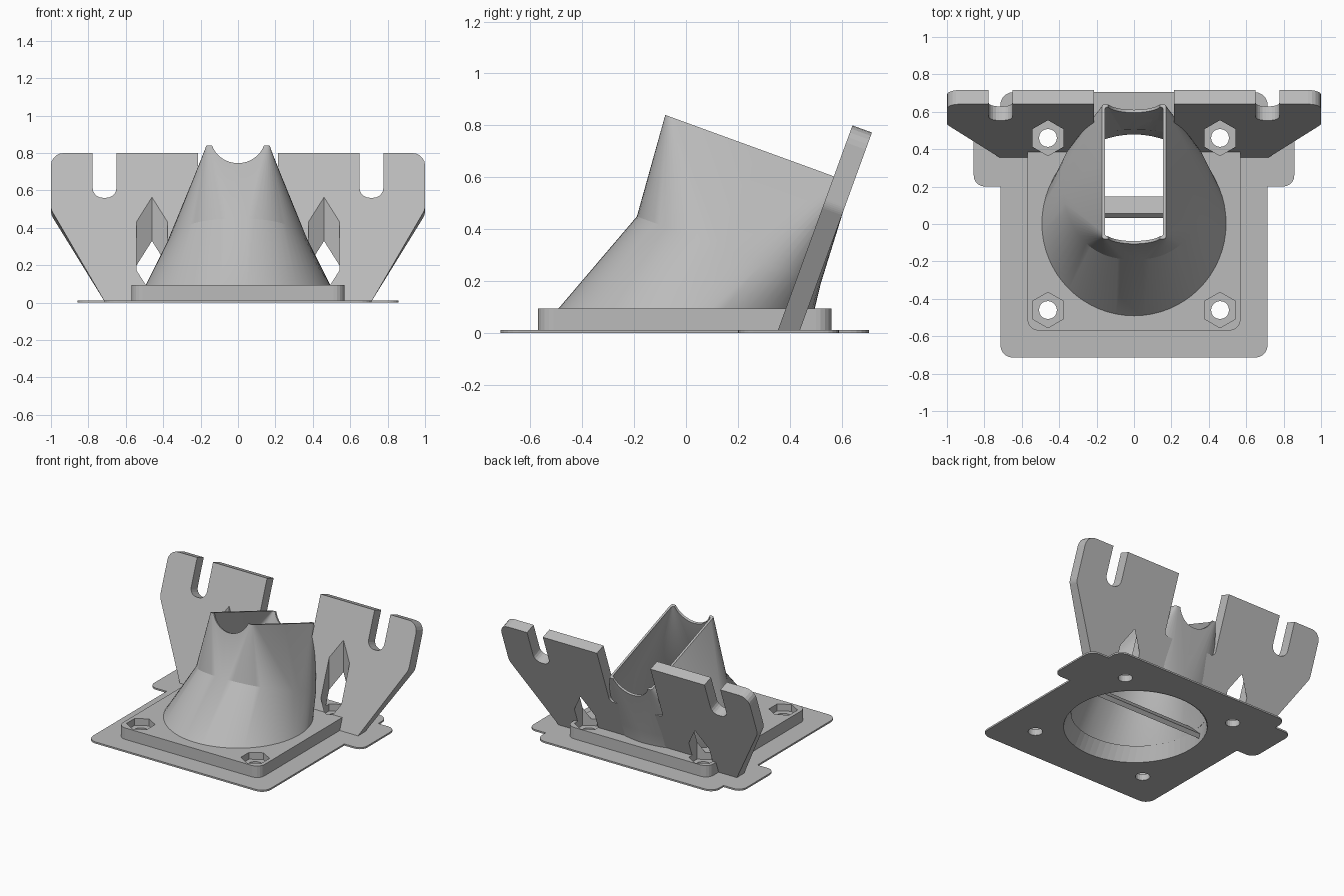
import bpy, bmesh, math
from mathutils import Vector

old = bpy.data.objects.get("Cube")
if old:
    bpy.data.objects.remove(old, do_unlink=True)

grey = bpy.data.materials.new("plain grey")
grey.use_nodes = True
grey.diffuse_color = (0.5, 0.5, 0.5, 1)
grey.node_tree.nodes["Principled BSDF"].inputs["Base Color"].default_value = (0.5, 0.5, 0.5, 1)

TILT = math.radians(20)
SIN, COS = math.sin(TILT), math.cos(TILT)


def add(name, bm):
    bmesh.ops.recalc_face_normals(bm, faces=bm.faces)
    me = bpy.data.meshes.new(name)
    bm.to_mesh(me)
    bm.free()
    me.materials.append(grey)
    ob = bpy.data.objects.new(name, me)
    bpy.context.collection.objects.link(ob)
    return ob


def rounded(corners, steps=5):
    """Outline from (x, y, radius) corners, each rounded by its radius."""
    out = []
    for i, (x, y, r) in enumerate(corners):
        p = Vector((x, y))
        if r == 0:
            out.append(p)
            continue
        a = (Vector(corners[i - 1][:2]) - p).normalized()
        b = (Vector(corners[(i + 1) % len(corners)][:2]) - p).normalized()
        half = a.angle(b) / 2
        reach, rad = r, r * math.tan(half)
        mid = p + (a + b).normalized() * (reach / math.cos(half))
        va, vb = p + a * reach - mid, p + b * reach - mid
        sweep = math.pi - 2 * half
        for k in range(steps + 1):
            t = sweep * k / steps
            v = (va * math.sin(sweep - t) + vb * math.sin(t)) / math.sin(sweep)
            out.append(mid + v.normalized() * rad)
    return out


def prism(name, outline, z0, z1):
    bm = bmesh.new()
    face = bm.faces.new([bm.verts.new((x, y, z0)) for x, y in outline])
    up = bmesh.ops.extrude_face_region(bm, geom=[face])["geom"]
    bmesh.ops.translate(bm, vec=(0, 0, z1 - z0),
                        verts=[v for v in up if isinstance(v, bmesh.types.BMVert)])
    return add(name, bm)


def box_outline(x0, x1, y0, y1, r):
    return rounded([(x0, y0, r), (x1, y0, r), (x1, y1, r), (x0, y1, r)])


def ngon(cx, cy, r, n):
    return [(cx + r * math.sin(math.tau * i / n), cy + r * math.cos(math.tau * i / n)) for i in range(n)]


def cut(ob, cutters):
    for c in cutters:
        mod = ob.modifiers.new("cut", 'BOOLEAN')
        mod.operation, mod.solver, mod.object = 'DIFFERENCE', 'EXACT', c
        bpy.context.view_layer.objects.active = ob
        bpy.ops.object.modifier_apply(modifier=mod.name)


def section(cy, cz, a, b, power, tilt, taper=0.0, n=64):
    """Superellipse ring, tilted about x, optionally narrower at the front."""
    ring = []
    for i in range(n):
        t = math.tau * i / n
        c, s = math.cos(t), math.sin(t)
        x = math.copysign(abs(c) ** (2 / power), c)
        y = math.copysign(abs(s) ** (2 / power), s)
        ring.append((a * x * (1 + taper * y), cy + b * y * math.cos(tilt), cz - b * y * math.sin(tilt)))
    return ring


def loft(name, rings, closed):
    bm = bmesh.new()
    loops = [[bm.verts.new(p) for p in ring] for ring in rings]
    pairs = list(zip(loops, loops[1:])) + ([(loops[-1], loops[0])] if closed else [])
    for lo, hi in pairs:
        for i in range(len(lo)):
            j = (i + 1) % len(lo)
            bm.faces.new((lo[i], lo[j], hi[j], hi[i]))
    if not closed:
        bm.faces.new(loops[0])
        bm.faces.new(loops[-1])
    return add(name, bm)


def duct_rings(w, z):
    """Round base, wide tilted middle, narrow tilted slot; w shrinks all of them."""
    return [section(0, z, 0.495 - w, 0.495 - w, 2, 0),
            section(0.165, 0.32, 0.38 - w, 0.377 - w, 2.5, TILT, 0.15),
            section(0.28, 0.709, 0.172 - w, 0.383 - w, 40, TILT)]


# Duct shell and the solid that clears its inside
duct = loft("duct", duct_rings(0, 0.09) + duct_rings(0.016, 0.0)[::-1], True)
inside = loft("inside_cutter", duct_rings(0.016, -0.03), False)

# Round saddle cut along the tilted mouth of the duct
saddle = prism("saddle_cutter", ngon(0, 0, 0.148, 40), -0.8, 0.8)
saddle.rotation_euler = (math.pi / 2 - TILT, 0, 0)
saddle.location = (0, 0.28 + 0.05 * SIN, 0.709 + 0.05 * COS)
bpy.context.view_layer.update()
cut(duct, [saddle])

# Screw holes with hexagonal nut pockets
holes, pockets = [], []
for sx in (-1, 1):
    for sy in (-1, 1):
        holes.append(prism("hole_cutter", ngon(sx * 0.46, sy * 0.46, 0.048, 20), -0.1, 0.3))
        pockets.append(prism("pocket_cutter", ngon(sx * 0.46, sy * 0.46, 0.095, 6), 0.045, 1.2))

# Mounting plate and thin brim
plate = prism("mounting_plate", box_outline(-0.57, 0.57, -0.57, 0.56, 0.06), 0, 0.095)
cut(plate, holes + pockets + [inside])
brim = prism("brim", box_outline(-0.715, 0.715, -0.715, 0.705, 0.07), 0, 0.012)
cut(brim, holes + [inside])
for side, name in ((1, "left"), (-1, "right")):
    x0, x1 = sorted((side * 0.56, side * 0.857))
    prism(name + "_brim_tab", box_outline(x0, x1, 0.2, 0.59, 0.06), 0, 0.012)

# Leaning bracket: half profile mirrored, slots near the ends, gap for the duct
half = [(0.71, 0, 0), (1, 0.53, 0.02), (1, 0.851, 0.07), (0.777, 0.851, 0),
        (0.777, 0.596, 0.055), (0.65, 0.596, 0.055), (0.65, 0.851, 0),
        (0.215, 0.851, 0), (0.215, 0.42, 0.03)]
profile = rounded(half + [(-x, u, r) for x, u, r in reversed(half)])
bracket = prism("bracket", profile, 0, 0.08)
for v in bracket.data.vertices:
    x, u, t = v.co
    y, z = 0.35 + u * SIN + t * COS, u * COS - t * SIN
    if u < 0.001:
        y, z = y - z * SIN / COS, 0
    v.co = (x, y, z)
bm = bmesh.new()
bm.from_mesh(bracket.data)
bmesh.ops.recalc_face_normals(bm, faces=bm.faces)
bm.to_mesh(bracket.data)
bm.free()
cut(bracket, pockets + holes + [inside])

# Slanted vane across the base opening
vane = prism("vane", box_outline(-0.465, 0.465, -0.065, 0.065, 0.005), -0.016, 0.016)
vane.rotation_euler = (math.radians(-45), 0, 0)
vane.location = (0, 0.09, 0.085)

for c in holes + pockets + [inside, saddle]:
    bpy.data.objects.remove(c, do_unlink=True)

bpy.ops.object.select_all(action='DESELECT')
duct.select_set(True)
bpy.context.view_layer.objects.active = duct
bpy.ops.object.shade_smooth_by_angle(angle=math.radians(25))
